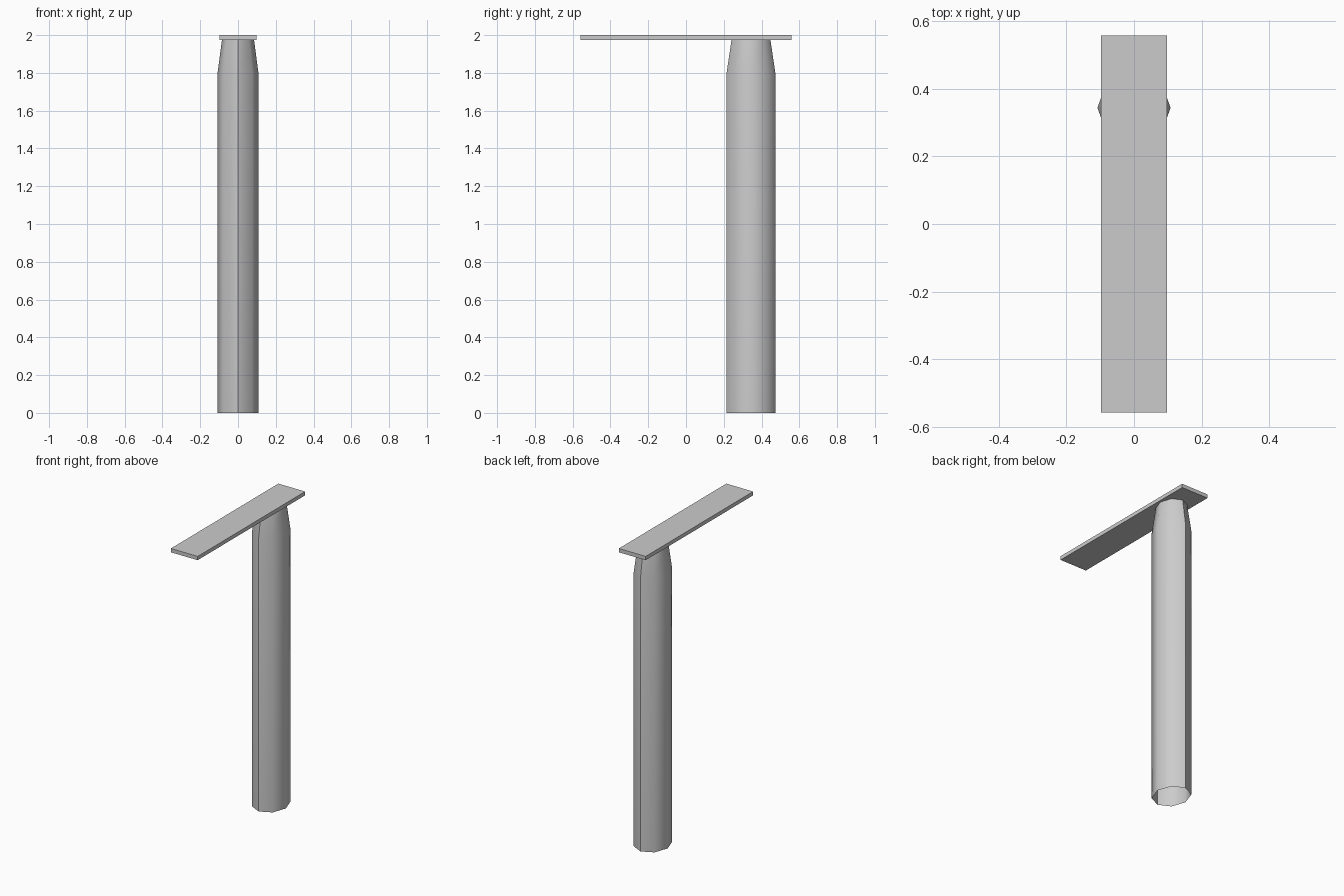
import bpy, bmesh, math

if "Cube" in bpy.data.objects:
    bpy.data.objects.remove(bpy.data.objects["Cube"])


def make_object(name, bm):
    mesh = bpy.data.meshes.new(name)
    bm.to_mesh(mesh)
    bm.free()
    obj = bpy.data.objects.new(name, mesh)
    bpy.context.collection.objects.link(obj)
    return obj


# flat top plate
bpy.ops.mesh.primitive_cube_add(size=1, location=(0, 0, 1.9875))
plate = bpy.context.object
plate.name = "top_plate"
plate.scale = (0.195, 1.117, 0.025)

# hollow eight-sided oval post, open below, tapering under the plate
SIDES = 8
CENTER_Y = 0.344
profile = [(0.108, 0.129, 0.0), (0.108, 0.129, 1.80), (0.085, 0.103, 1.975)]
bm = bmesh.new()
rings = []
for rx, ry, z in profile:
    angles = [2 * math.pi * i / SIDES for i in range(SIDES)]
    rings.append([bm.verts.new((rx * math.cos(a), CENTER_Y + ry * math.sin(a), z))
                  for a in angles])
for low, high in zip(rings, rings[1:]):
    for i in range(SIDES):
        j = (i + 1) % SIDES
        bm.faces.new((low[i], low[j], high[j], high[i]))
post = make_object("post", bm)

# smooth sides with a crease along the front and back of the post
bpy.ops.object.select_all(action='DESELECT')
post.select_set(True)
bpy.context.view_layer.objects.active = post
bpy.ops.object.shade_smooth_by_angle(angle=math.radians(48))
